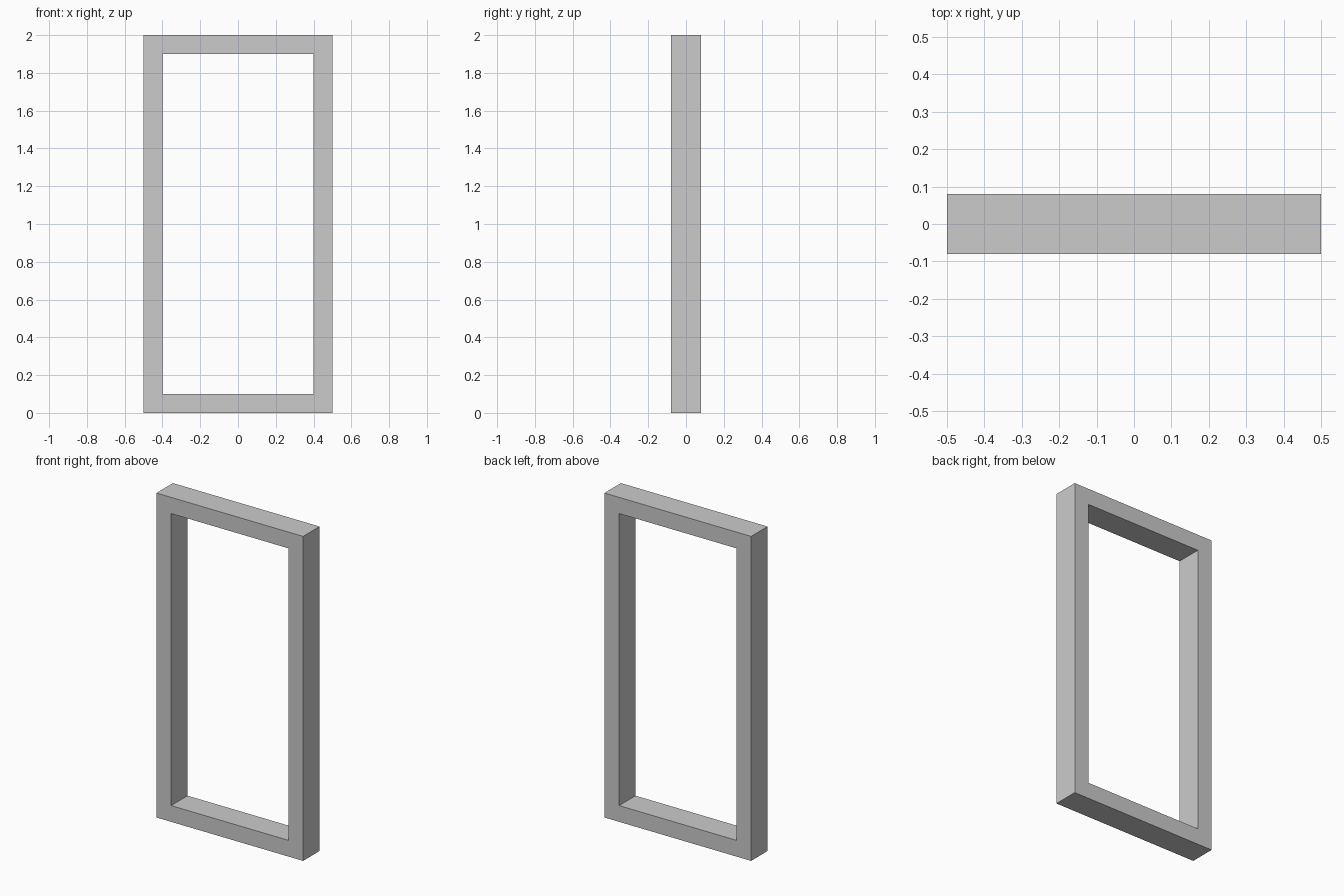
import bpy
import bmesh

if "Cube" in bpy.data.objects:
    bpy.data.objects.remove(bpy.data.objects["Cube"])

WIDTH, HEIGHT, DEPTH, BORDER = 1.0, 2.0, 0.16, 0.1


def rectangle(bm, inset):
    """Rectangle of verts on the front plane, shrunk by inset."""
    x = WIDTH / 2 - inset
    low, high = inset, HEIGHT - inset
    return [bm.verts.new((px, -DEPTH / 2, pz))
            for px, pz in ((-x, low), (x, low), (x, high), (-x, high))]


# Mitred front border, extruded back to full depth
bm = bmesh.new()
outer, inner = rectangle(bm, 0), rectangle(bm, BORDER)
front = []
for i in range(4):
    j = (i + 1) % 4
    front.append(bm.faces.new((outer[i], outer[j], inner[j], inner[i])))
back = bmesh.ops.extrude_face_region(bm, geom=front, use_keep_orig=True)
back_verts = [g for g in back["geom"] if isinstance(g, bmesh.types.BMVert)]
bmesh.ops.translate(bm, verts=back_verts, vec=(0, DEPTH, 0))
bmesh.ops.recalc_face_normals(bm, faces=bm.faces)

# Door frame object
mesh = bpy.data.meshes.new("door_frame")
bm.to_mesh(mesh)
bm.free()
bpy.context.collection.objects.link(bpy.data.objects.new("door_frame", mesh))
